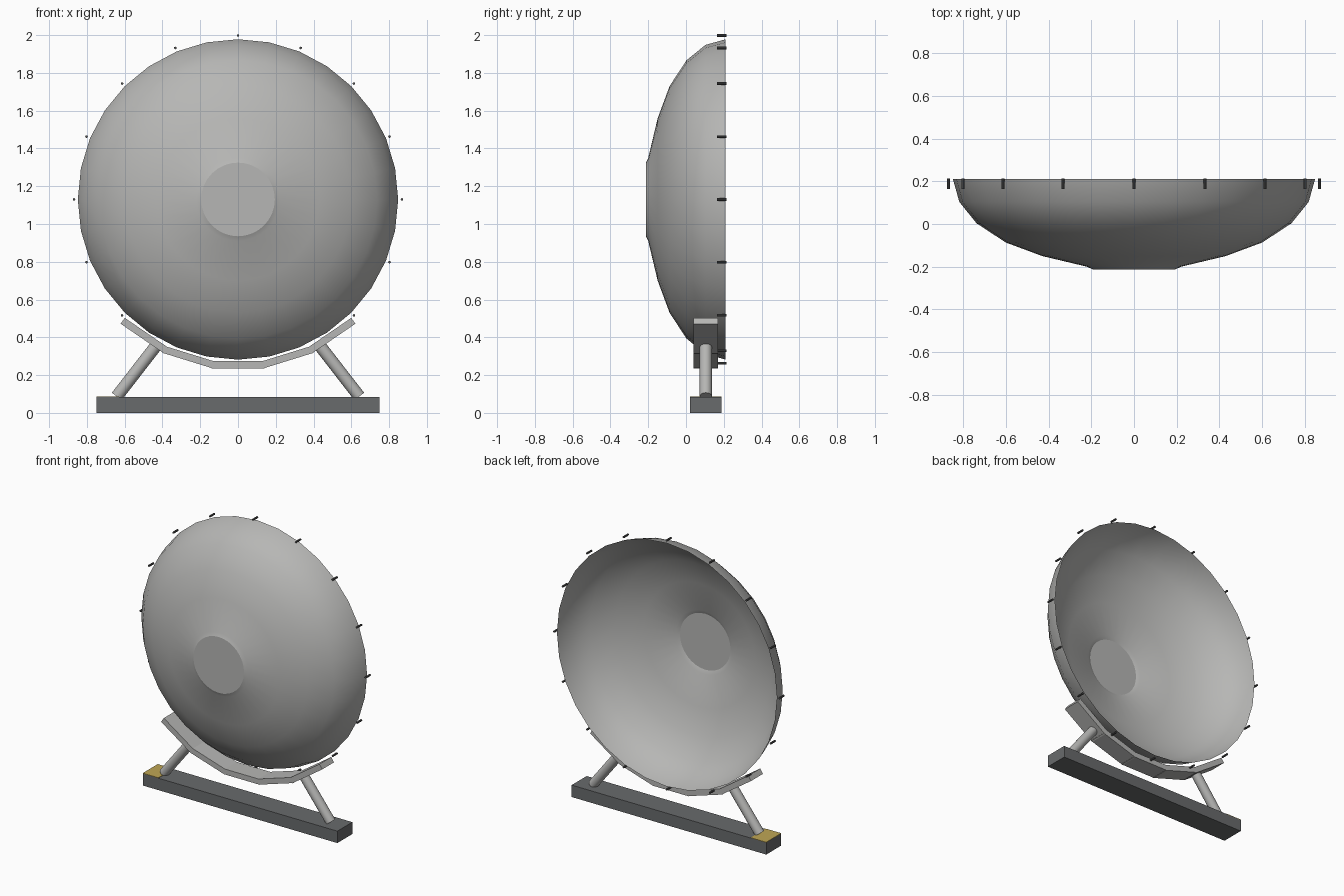
import bpy, bmesh, math
from mathutils import Vector

if "Cube" in bpy.data.objects:
    bpy.data.objects.remove(bpy.data.objects["Cube"])

CZ = 1.13      # height of the dish axis
PY = 0.105     # depth of the support plane


def material(name, rgb):
    m = bpy.data.materials.new(name)
    m.diffuse_color = (*rgb, 1)
    m.use_nodes = True
    m.node_tree.nodes["Principled BSDF"].inputs["Base Color"].default_value = m.diffuse_color
    return m


GREY = material("light grey", (0.47, 0.47, 0.46))
DARK = material("dark grey", (0.14, 0.145, 0.15))
PIN = material("pin grey", (0.09, 0.09, 0.09))
YELLOW = material("yellow", (0.52, 0.38, 0.09))


def box(name, loc, size, mat, rot_y=0):
    bpy.ops.mesh.primitive_cube_add(size=1, location=loc, rotation=(0, rot_y, 0))
    o = bpy.context.object
    o.name = name
    o.scale = size
    o.data.materials.append(mat)
    return o


def rod(name, a, b, radius, mat, sides):
    a, b = Vector(a), Vector(b)
    bpy.ops.mesh.primitive_cylinder_add(vertices=sides, radius=radius,
                                        depth=(b - a).length, location=(a + b) / 2)
    o = bpy.context.object
    o.name = name
    o.rotation_euler = (b - a).to_track_quat('Z', 'Y').to_euler()
    o.data.materials.append(mat)
    bpy.ops.object.shade_smooth_by_angle(angle=math.radians(40))
    return o


# Dish: open bowl spun around the y axis, closed by a flat hub disc
profile = [(0.195, -0.212), (0.22, -0.2), (0.43, -0.15), (0.6, -0.087),
           (0.737, 0.003), (0.818, 0.103), (0.848, 0.21)]
N = 32
bm = bmesh.new()
rings = [[bm.verts.new((r * math.sin(math.tau * i / N), y,
                        r * math.cos(math.tau * i / N))) for i in range(N)]
         for r, y in profile]
bm.faces.new(rings[0])
for p, q in zip(rings, rings[1:]):
    for i in range(N):
        j = (i + 1) % N
        bm.faces.new((p[i], q[i], q[j], p[j]))
bmesh.ops.recalc_face_normals(bm, faces=bm.faces)
mesh = bpy.data.meshes.new("dish")
bm.to_mesh(mesh)
bm.free()
mesh.materials.append(GREY)
dish = bpy.data.objects.new("dish", mesh)
dish.location.z = CZ
bpy.context.collection.objects.link(dish)
bpy.context.view_layer.objects.active = dish
dish.select_set(True)
bpy.ops.object.shade_smooth_by_angle(angle=math.radians(25))

# Rim pins: sixteen small rods around the edge
for i in range(16):
    a = math.tau * i / 16
    x, z = 0.868 * math.sin(a), CZ + 0.868 * math.cos(a)
    rod("rim_pin", (x, 0.164, z), (x, 0.214, z), 0.007, PIN, 8)

# Cradle pads following the lower rim
for i in range(-2, 3):
    a = 0.3 * i
    box("cradle_pad", (0.875 * math.sin(a), PY, CZ - 0.875 * math.cos(a)),
        (0.282, 0.13, 0.038), GREY, -a)

# Slanted legs
for s in (-1, 1):
    rod("leg", (s * 0.642, PY, 0.087), (s * 0.43, PY, 0.36), 0.0325, GREY, 20)

# Base beam with a coloured plate at one end
box("base_beam", (0, PY, 0.0415), (1.5, 0.165, 0.083), DARK)
box("end_plate", (-0.69, PY, 0.084), (0.12, 0.165, 0.004), YELLOW)
